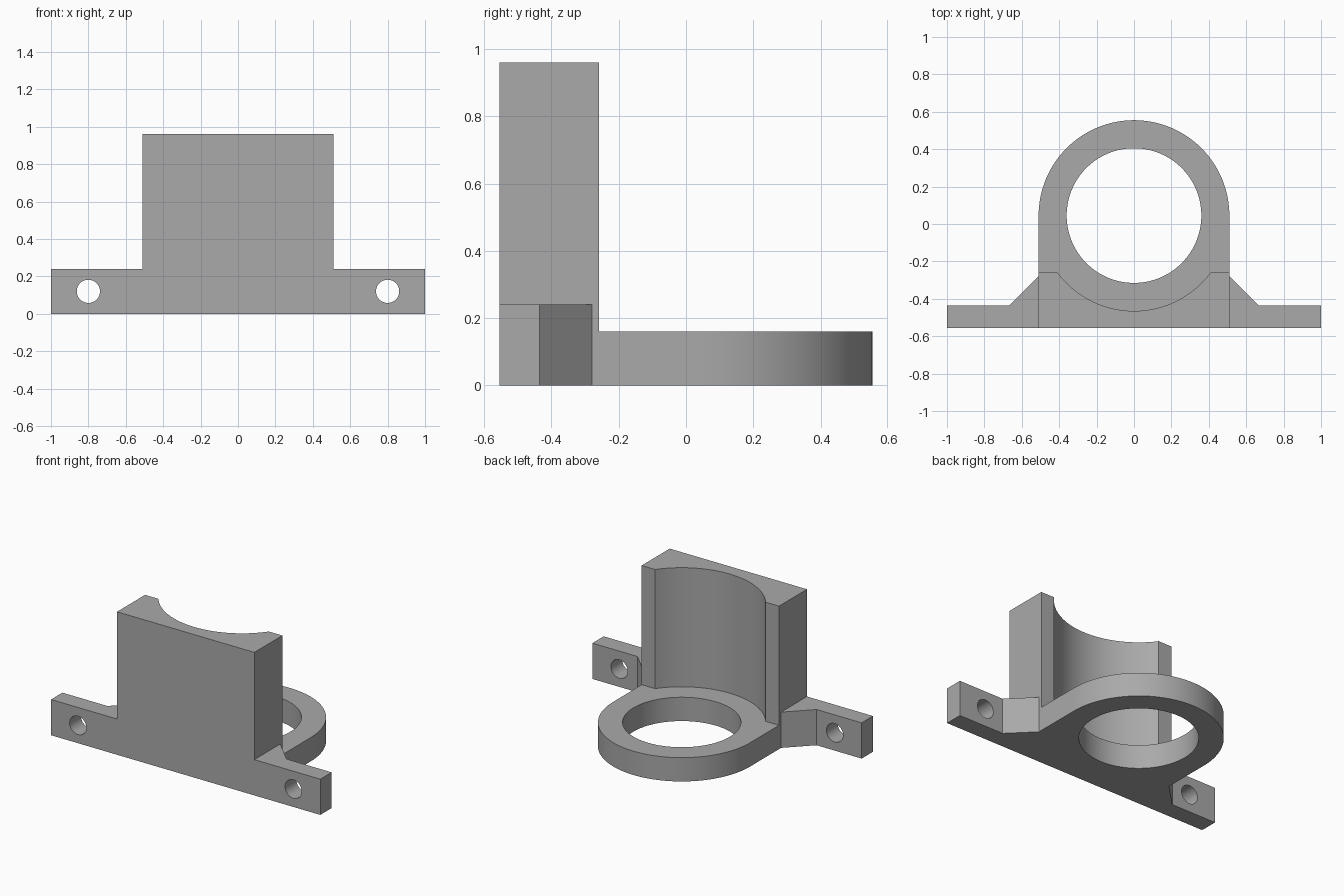
import bpy, bmesh
from math import cos, sin, pi, asin, radians
from mathutils import Matrix

if "Cube" in bpy.data.objects:
    bpy.data.objects.remove(bpy.data.objects["Cube"])

HALF, FRONT, BACK = 0.51, -0.555, -0.258    # body half width, wall front and back
CY, OUTER, INNER = 0.045, 0.51, 0.36        # ring centre and radii
BASE_H, EAR_H, TOP = 0.16, 0.24, 0.96

grey = bpy.data.materials.new("plain grey")
grey.use_nodes = True
grey.diffuse_color = (0.4, 0.4, 0.4, 1)
grey.node_tree.nodes["Principled BSDF"].inputs["Base Color"].default_value = (0.4, 0.4, 0.4, 1)


def finish(name, bm):
    bmesh.ops.recalc_face_normals(bm, faces=bm.faces)
    mesh = bpy.data.meshes.new(name)
    bm.to_mesh(mesh)
    bm.free()
    mesh.materials.append(grey)
    obj = bpy.data.objects.new(name, mesh)
    bpy.context.collection.objects.link(obj)
    return obj


def prism(name, outline, height):
    """Extrude a plan outline up from the ground."""
    bm = bmesh.new()
    face = bm.faces.new([bm.verts.new((x, y, 0)) for x, y in outline])
    top = bmesh.ops.extrude_face_region(bm, geom=[face])["geom"]
    verts = [v for v in top if isinstance(v, bmesh.types.BMVert)]
    bmesh.ops.translate(bm, vec=(0, 0, height), verts=verts)
    return finish(name, bm)


def cylinder(name, radius, centre, axis, segments):
    bm = bmesh.new()
    turn = Matrix.Rotation(pi / 2, 4, "X") if axis == "Y" else Matrix()
    bmesh.ops.create_cone(bm, cap_ends=True, segments=segments, radius1=radius,
                          radius2=radius, depth=1, matrix=Matrix.Translation(centre) @ turn)
    return finish(name, bm)


def arc(radius, start, end, steps):
    angles = [start + (end - start) * i / steps for i in range(steps + 1)]
    return [(radius * cos(a), CY + radius * sin(a)) for a in angles]


def combine(body, other, operation):
    mod = body.modifiers.new(operation.lower(), "BOOLEAN")
    mod.operation, mod.solver, mod.object = operation, "EXACT", other
    bpy.context.view_layer.objects.active = body
    bpy.ops.object.modifier_apply(modifier=mod.name)
    bpy.data.objects.remove(other)


# Base plate with a round back
bracket = prism("saddle_bracket",
                [(-HALF, FRONT), (HALF, FRONT)] + arc(OUTER, 0, pi, 64), BASE_H)

# Upright wall with a hollow cradle in its back
edge = asin((BACK - CY) / OUTER)
cradle = arc(OUTER, edge, -pi - edge, 48)
wall = prism("cradle_wall", [(-HALF, FRONT), (HALF, FRONT), (HALF, BACK)]
             + cradle + [(-HALF, BACK)], TOP)
combine(bracket, wall, "UNION")

# Mounting ears with sloping gussets, tucked a little into the wall
for side in (1, -1):
    ear = prism("mounting_ear", [(side * x, y) for x, y in (
        (0.45, FRONT), (1, FRONT), (1, -0.435), (0.665, -0.435), (HALF, -0.28), (0.45, -0.28))], EAR_H)
    combine(bracket, ear, "UNION")

# Large bore and the two screw holes
combine(bracket, cylinder("bore", INNER, (0, CY, 0), "Z", 128), "DIFFERENCE")
for side in (1, -1):
    combine(bracket, cylinder("screw_hole", 0.062, (side * 0.8, -0.5, 0.12), "Y", 48), "DIFFERENCE")

# Smooth curved walls, sharp corners
bpy.ops.object.select_all(action="DESELECT")
bracket.select_set(True)
bpy.context.view_layer.objects.active = bracket
bpy.ops.object.shade_smooth_by_angle(angle=radians(30))
